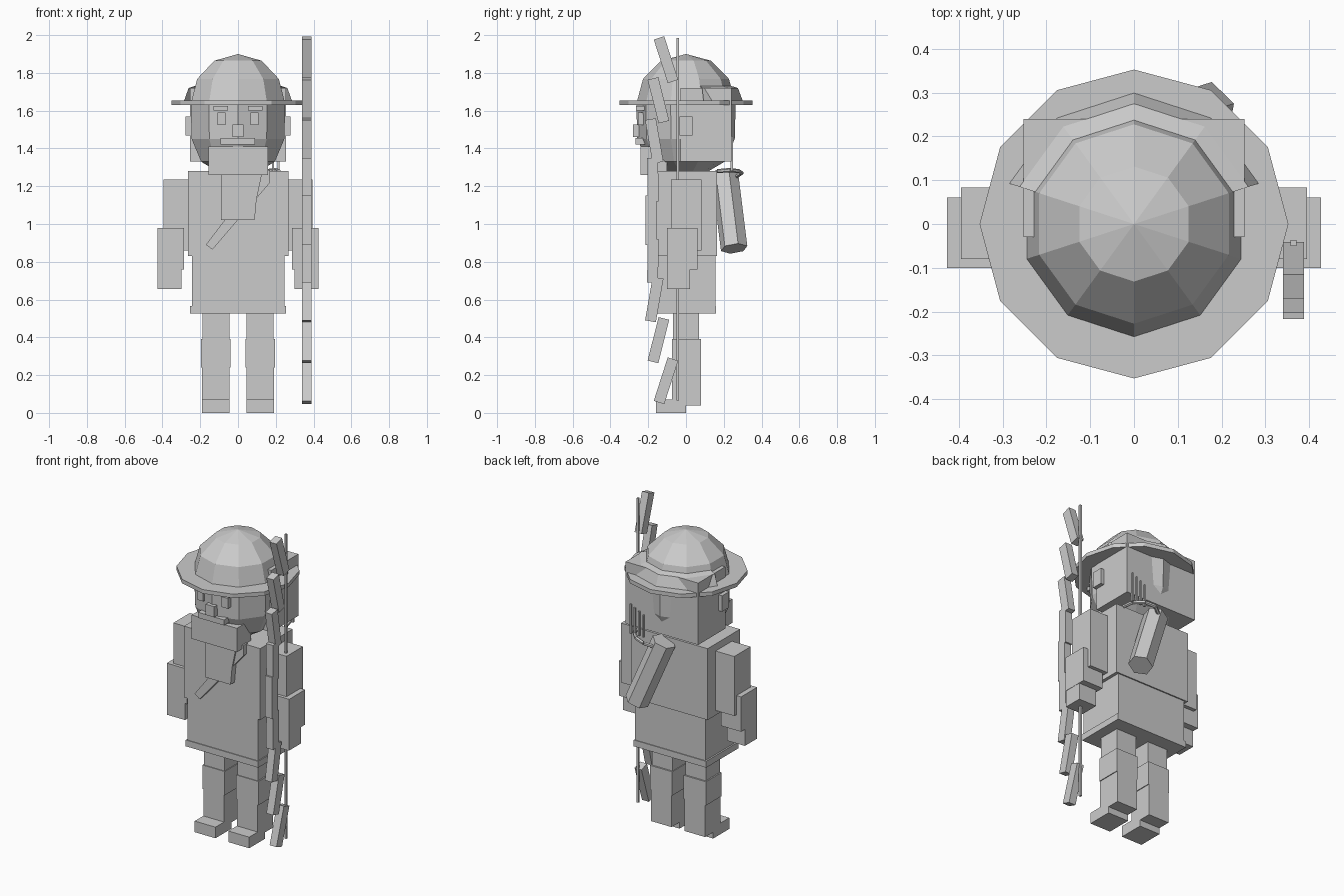
import bpy, bmesh, math
from mathutils import Vector

if "Cube" in bpy.data.objects:
    bpy.data.objects.remove(bpy.data.objects["Cube"])

mat = bpy.data.materials.new("plain_grey")
mat.diffuse_color = (0.6, 0.6, 0.6, 1)
mat.use_nodes = True
mat.node_tree.nodes["Principled BSDF"].inputs["Base Color"].default_value = mat.diffuse_color


def finish(name, bm):
    bmesh.ops.recalc_face_normals(bm, faces=bm.faces)
    me = bpy.data.meshes.new(name)
    bm.to_mesh(me)
    bm.free()
    me.materials.append(mat)
    ob = bpy.data.objects.new(name, me)
    bpy.context.collection.objects.link(ob)
    return ob


def box(name, x0, x1, y0, y1, z0, z1):
    bm = bmesh.new()
    bmesh.ops.create_cube(bm, size=1)
    for v in bm.verts:
        v.co = ((x0 + x1) / 2 + v.co.x * (x1 - x0),
                (y0 + y1) / 2 + v.co.y * (y1 - y0),
                (z0 + z1) / 2 + v.co.z * (z1 - z0))
    return finish(name, bm)


def pair(name, x0, x1, *rest):
    box("right_" + name, x0, x1, *rest)
    box("left_" + name, -x1, -x0, *rest)


def prism(name, pts, axis, a, b):
    """Extrude a 2D outline from a to b along x (pts y,z) or y (pts x,z)."""
    put = (lambda p, t: (t, p[0], p[1])) if axis == "x" else (lambda p, t: (p[0], t, p[1]))
    bm = bmesh.new()
    lo = [bm.verts.new(put(p, a)) for p in pts]
    hi = [bm.verts.new(put(p, b)) for p in pts]
    bm.faces.new(lo)
    bm.faces.new(hi)
    for i in range(len(pts)):
        j = (i + 1) % len(pts)
        bm.faces.new((lo[i], lo[j], hi[j], hi[i]))
    return finish(name, bm)


def lathe(name, rings, sides, start=0.0, sweep=math.tau):
    """Revolve (radius, z) rings about z; start angle measured from +y."""
    bm = bmesh.new()
    closed = sweep >= math.tau - 1e-6
    n = sides if closed else sides + 1
    rows = []
    for r, z in rings:
        rows.append([bm.verts.new((r * math.sin(start + sweep * i / sides),
                                   r * math.cos(start + sweep * i / sides), z)) for i in range(n)])
    for lo, hi in zip(rows, rows[1:]):
        for i in range(sides):
            j = (i + 1) % n
            bm.faces.new((lo[i], lo[j], hi[j], hi[i]))
    if closed:
        bm.faces.new(rows[0])
        bm.faces.new(rows[-1])
    bmesh.ops.remove_doubles(bm, verts=bm.verts, dist=0.0005)
    return finish(name, bm)


def rod(name, a, b, radius, sides):
    a, b = Vector(a), Vector(b)
    bm = bmesh.new()
    bmesh.ops.create_cone(bm, cap_ends=True, segments=sides, radius1=radius,
                          radius2=radius, depth=(b - a).length)
    q = (b - a).to_track_quat("Z", "Y")
    for v in bm.verts:
        v.co = q @ v.co + (a + b) / 2
    return finish(name, bm)


# Legs and shoes
pair("shoe", 0.045, 0.19, -0.16, 0.0, 0.0, 0.07)
pair("boot", 0.045, 0.19, -0.075, 0.08, 0.04, 0.24)
pair("shin", 0.04, 0.195, -0.075, 0.08, 0.24, 0.39)
pair("thigh", 0.045, 0.187, -0.07, 0.07, 0.39, 0.56)

# Tunic
box("tunic_hem", -0.253, 0.253, -0.16, 0.16, 0.525, 0.565)
box("tunic_skirt", -0.243, 0.247, -0.155, 0.155, 0.54, 0.84)
box("chest", -0.265, 0.267, -0.16, 0.163, 0.83, 1.28)

# Arms
pair("upper_arm", 0.26, 0.395, -0.08, 0.083, 0.86, 1.235)
pair("forearm", 0.285, 0.427, -0.10, 0.06, 0.76, 0.98)
pair("hand", 0.30, 0.425, -0.10, 0.02, 0.655, 0.81)

# Scarf and chest strap
box("scarf", -0.155, 0.16, -0.24, -0.10, 1.26, 1.41)
prism("bib", [(-0.09, 1.02), (0.088, 1.02), (0.098, 1.13), (0.13, 1.28), (-0.09, 1.28)],
      "y", -0.20, -0.15)
prism("chest_strap", [(-0.17, 0.89), (-0.135, 0.865), (0.17, 1.22), (0.17, 1.285), (0.13, 1.285)],
      "y", -0.19, -0.15)

# Head, hood and ears
lathe("head", [(0.263, 1.64), (0.258, 1.45), (0.205, 1.33), (0.12, 1.28)], 10)
box("hood", -0.253, 0.253, -0.03, 0.24, 1.33, 1.72)
pair("ear", 0.24, 0.277, -0.035, 0.035, 1.468, 1.568)

# Face
pair("eye", 0.065, 0.108, -0.255, -0.20, 1.525, 1.59)
pair("brow", 0.052, 0.13, -0.265, -0.20, 1.602, 1.625)
box("nose", -0.03, 0.03, -0.28, -0.22, 1.46, 1.527)
box("moustache", -0.093, 0.09, -0.268, -0.19, 1.42, 1.455)

# Helmet with brim and rear flare
lathe("helmet_dome", [(0.263 * math.sin(math.radians(a)), 1.635 + 0.265 * math.cos(math.radians(a)))
                      for a in (0, 30, 60, 90)], 10)
lathe("helmet_brim", [(0.353, 1.63), (0.353, 1.655)], 12)
lathe("helmet_rear_flare", [(0.305, 1.64), (0.275, 1.72), (0.225, 1.735)], 4,
      -math.radians(72), math.radians(144))

# Bow: flat limb plates mirrored about the grip, and a string
MID = 1.02
limb = [((-0.143, 0.055), (-0.069, 0.285)), ((-0.175, 0.27), (-0.117, 0.50)),
        ((-0.188, 0.485), (-0.148, 0.715)), ((-0.177, 0.69), (-0.174, 0.92))]


def plate(name, a, b):
    a, b = Vector(a), Vector(b)
    d = (b - a).normalized()
    n = Vector((-d.y, d.x)) * 0.029
    prism(name, [a - n, a + n, b + n, b - n], "x", 0.34, 0.388)


for i, (a, b) in enumerate(limb):
    plate(f"bow_lower_plate_{i}", a, b)
    plate(f"bow_upper_plate_{i}", (a[0], 2 * MID - a[1]), (b[0], 2 * MID - b[1]))
plate("bow_grip", (-0.185, 0.89), (-0.185, 1.15))
box("bow_string", 0.358, 0.371, -0.05, -0.037, 0.065, 1.985)

# Quiver, its carrying loop and the arrows
rod("quiver", (0.01, 0.205, 1.27), (0.165, 0.255, 0.87), 0.072, 6)
loop = [(0.215, 0.165, 1.28), (0.2, 0.23, 1.285), (0.15, 0.28, 1.28),
        (0.09, 0.295, 1.27), (0.04, 0.265, 1.25)]
for i, (a, b) in enumerate(zip(loop, loop[1:])):
    rod(f"quiver_loop_{i}", a, b, 0.011, 6)
for i in range(4):
    x = 0.12 + 0.03 * i
    box(f"arrow_{i}", x, x + 0.01, 0.235, 0.25, 1.28, 1.42 + 0.015 * i)
